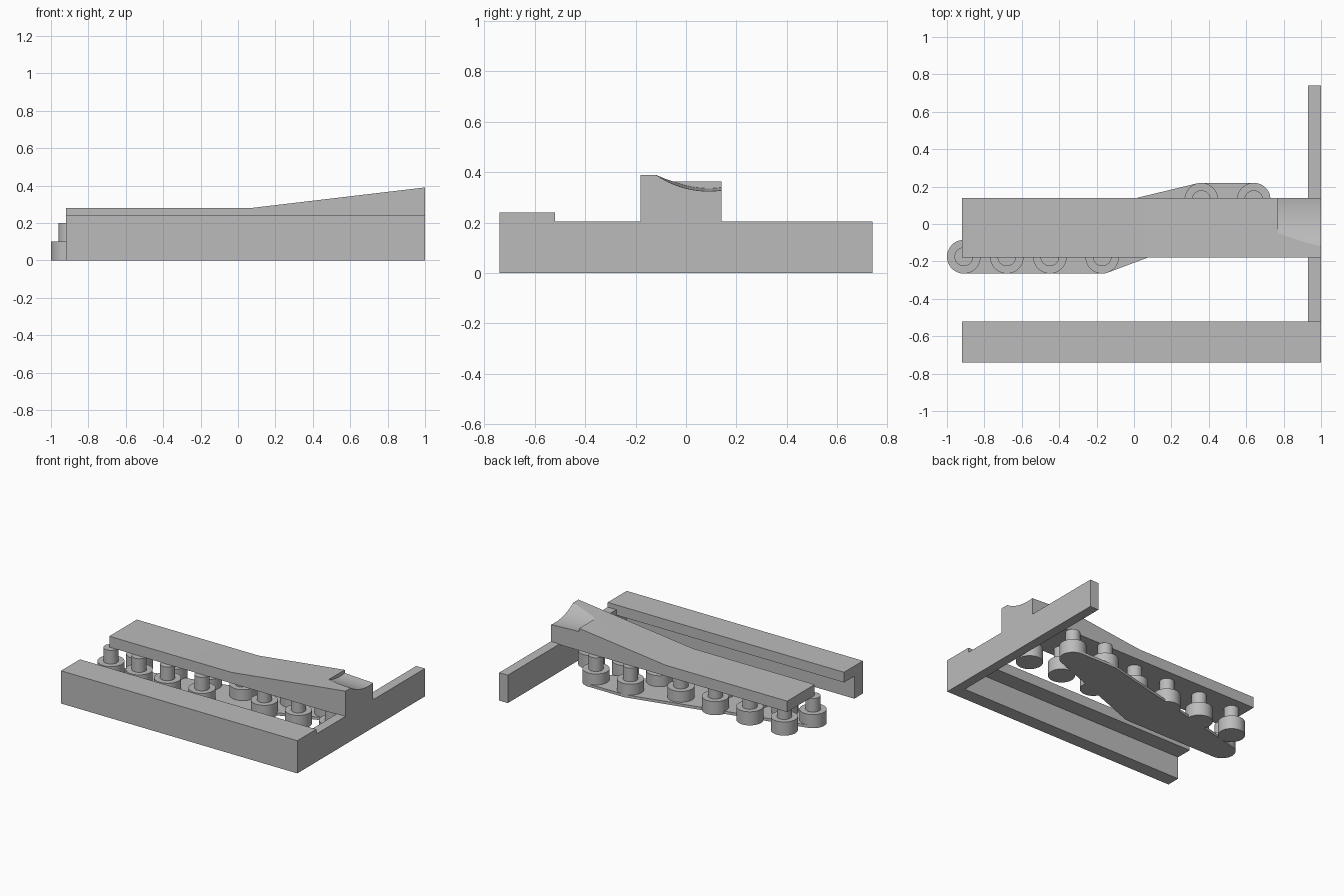
import bpy, bmesh, math
from mathutils import Matrix, Vector

cube = bpy.data.objects.get("Cube")
if cube:
    bpy.data.objects.remove(cube, do_unlink=True)

grey = bpy.data.materials.new("plain_grey")
grey.use_nodes = True
grey.diffuse_color = (0.5, 0.5, 0.5, 1)
grey.node_tree.nodes["Principled BSDF"].inputs["Base Color"].default_value = (0.5, 0.5, 0.5, 1)


def finish(name, bm, smooth=False):
    bmesh.ops.recalc_face_normals(bm, faces=bm.faces)
    mesh = bpy.data.meshes.new(name)
    bm.to_mesh(mesh)
    bm.free()
    ob = bpy.data.objects.new(name, mesh)
    bpy.context.collection.objects.link(ob)
    mesh.materials.append(grey)
    bpy.ops.object.select_all(action='DESELECT')
    bpy.context.view_layer.objects.active = ob
    ob.select_set(True)
    if smooth:
        bpy.ops.object.shade_smooth_by_angle(angle=math.radians(30))
    return ob


def prism(name, points, offset, smooth=False):
    """Extrude a closed outline of 3D points along an offset."""
    bm = bmesh.new()
    face = bm.faces.new([bm.verts.new(p) for p in points])
    out = bmesh.ops.extrude_face_region(bm, geom=[face])
    verts = [g for g in out["geom"] if isinstance(g, bmesh.types.BMVert)]
    bmesh.ops.translate(bm, verts=verts, vec=offset)
    if not any(f.normal.length and f is face for f in bm.faces):
        bmesh.ops.holes_fill(bm, edges=bm.edges)
    return finish(name, bm, smooth)


def add_cylinder(bm, x, y, radius, low, high):
    bmesh.ops.create_cone(bm, cap_ends=True, segments=48, radius1=radius, radius2=radius,
                          depth=high - low, matrix=Matrix.Translation((x, y, (low + high) / 2)))


# Side rail: outer wall with a flange turned inwards
rail = [(-0.74, 0), (-0.64, 0), (-0.64, 0.165), (-0.52, 0.165), (-0.52, 0.24), (-0.74, 0.24)]
prism("side_rail", [(-0.92, y, z) for y, z in rail], (1.92, 0, 0))

# End wall across the whole width
wall = [(-0.74, 0), (0.74, 0), (0.74, 0.205), (-0.74, 0.205)]
prism("end_wall", [(0.93, y, z) for y, z in wall], (0.07, 0, 0))

# Top beam, rising towards the end wall
side = [(-0.92, 0.2), (1, 0.2), (1, 0.39), (0.07, 0.28), (-0.92, 0.28)]
beam = prism("top_beam", [(x, -0.18, z) for x, z in side], (0, 0.32, 0))

# Shallow round scoop cut into the raised end of the beam
bm = bmesh.new()
turn = Matrix.Translation((0.92, 0.09, 0.706)) @ Matrix.Rotation(math.pi / 2, 4, 'Y')
bmesh.ops.create_cone(bm, cap_ends=True, segments=128, radius1=0.37, radius2=0.37,
                      depth=0.3, matrix=turn)
for v in bm.verts:
    v.co.z -= 0.048 * (v.co.x - 0.77)
cutter = finish("scoop_cutter", bm)
cutter.hide_render = True
mod = beam.modifiers.new("scoop", 'BOOLEAN')
mod.operation = 'DIFFERENCE'
mod.solver = 'EXACT'
mod.object = cutter
bpy.ops.object.select_all(action='DESELECT')
bpy.context.view_layer.objects.active = beam
beam.select_set(True)
bpy.ops.object.modifier_apply(modifier=mod.name)
bpy.ops.object.shade_smooth_by_angle(angle=math.radians(15))
bpy.data.objects.remove(cutter, do_unlink=True)

# Rollers: wide disc with a narrow post reaching the beam
plate_spots = [(x, -0.175) for x in (-0.91, -0.68, -0.45, -0.17)] + [(0.36, 0.13), (0.64, 0.13)]
loose_spots = [(-0.82 + 0.28 * i, 0.03) for i in range(4)]
loose_spots += [(0.277 + 0.277 * i, -0.09) for i in range(3)]
for i, (x, y) in enumerate(plate_spots + loose_spots):
    bm = bmesh.new()
    add_cylinder(bm, x, y, 0.09, 0, 0.1)
    finish(f"roller_disc_{i + 1}", bm, True)
    bm = bmesh.new()
    add_cylinder(bm, x, y, 0.05, 0.09, 0.2)
    finish(f"roller_post_{i + 1}", bm, True)

# Thin base plate wrapped around the outer rollers
bm = bmesh.new()
for x, y in plate_spots:
    bmesh.ops.create_circle(bm, segments=48, radius=0.09, matrix=Matrix.Translation((x, y, 0)))
for v in list(bm.verts):
    bm.verts.new(v.co + Vector((0, 0, 0.02)))
hull = bmesh.ops.convex_hull(bm, input=bm.verts)
spare = {g for g in hull["geom_interior"] + hull["geom_unused"] if isinstance(g, bmesh.types.BMVert)}
bmesh.ops.delete(bm, geom=list(spare), context='VERTS')
bmesh.ops.dissolve_limit(bm, angle_limit=0.01, verts=bm.verts, edges=bm.edges)
finish("base_plate", bm, True)
